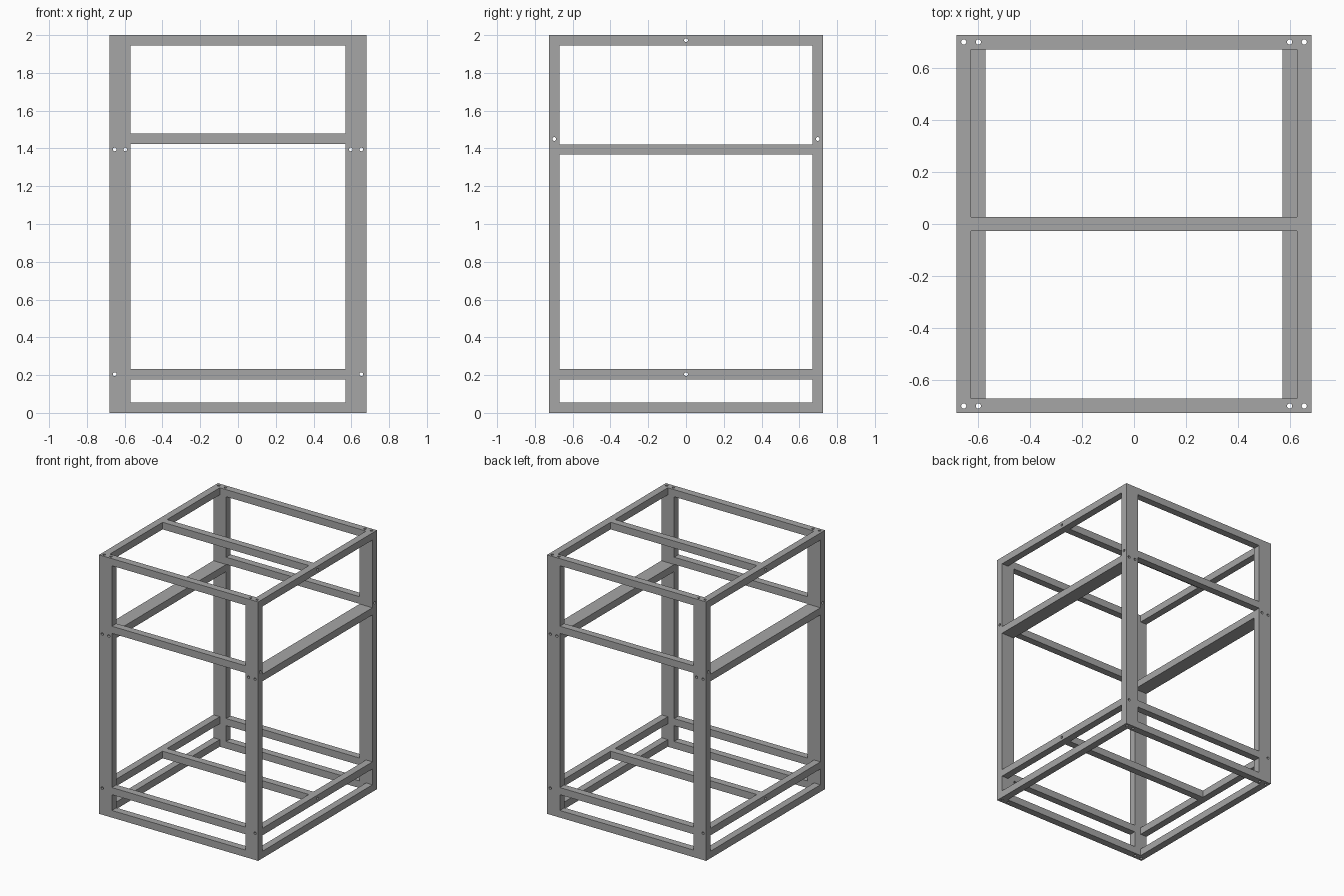
import bpy
from math import pi
from mathutils import Vector

cube = bpy.data.objects.get("Cube")
if cube:
    bpy.data.objects.remove(cube, do_unlink=True)

# Overall half sizes, height, bar thickness and wide-bar width
HX, HY, H, T, W = 0.68, 0.725, 2.0, 0.055, 0.11

grey = bpy.data.materials.new("steel_grey")
grey.use_nodes = True
colour = (0.38, 0.38, 0.38, 1)
grey.diffuse_color = colour
grey.node_tree.nodes["Principled BSDF"].inputs["Base Color"].default_value = colour

members = []


def bar(name, low, high):
    """Box bar between two opposite corners."""
    low, high = Vector(low), Vector(high)
    bpy.ops.mesh.primitive_cube_add(size=1, location=(low + high) / 2)
    obj = bpy.context.object
    obj.name = name
    obj.scale = high - low
    bpy.ops.object.transform_apply(location=False, rotation=False, scale=True)
    obj.data.materials.append(grey)
    members.append(obj)


def drill(name, points, rotation):
    """Joined set of bolt-hole cutters sharing one direction."""
    parts = []
    for point in points:
        bpy.ops.mesh.primitive_cylinder_add(vertices=16, radius=0.01, depth=5,
                                            location=point, rotation=rotation)
        parts.append(bpy.context.object)
    for part in parts:
        part.select_set(True)
    bpy.ops.object.join()
    cutter = bpy.context.object
    cutter.name = name
    cutter.hide_render = True
    return cutter


# Corner posts and the rails across the front and back
for end, s in (("front", -1), ("back", 1)):
    y0, y1 = sorted((s * HY, s * (HY - T)))
    for side, m in (("left", 1), ("right", -1)):
        x0, x1 = sorted((m * HX, m * (HX - W)))
        bar(f"{end}_{side}_post", (x0, y0, 0), (x1, y1, H - T))
    bar(f"{end}_top_rail", (-HX, y0, H - T), (HX, y1, H))
    for level, z in (("bottom", 0), ("shelf", 0.177), ("middle", 1.423)):
        bar(f"{end}_{level}_rail", (W - HX, y0, z), (HX - W, y1, z + T))

# Side rails between the posts; the middle one lies flat and wide
for side, m in (("left", 1), ("right", -1)):
    for level, z, width in (("bottom", 0, T), ("shelf", 0.177, T),
                            ("middle", 1.367, W), ("top", H - T, T)):
        x0, x1 = sorted((m * HX, m * (HX - width)))
        bar(f"{side}_{level}_rail", (x0, T - HY, z), (x1, HY - T, z + T))

# Centre cross bars
for level, z in (("shelf", 0.177), ("top", H - T)):
    bar(f"{level}_cross_bar", (T - HX, -T / 2, z), (HX - T, T / 2, z + T))

# Bolt holes
signs = (-1, 1)
cutters = [
    drill("vertical_holes", [(s * x, t * 0.698, 1) for s in signs
                             for t in signs for x in (0.653, 0.597)], (0, 0, 0)),
    drill("lengthwise_holes", [(s * x, 0, z) for s in signs for x, z in
                               ((0.653, 0.205), (0.653, 1.395), (0.597, 1.395))],
          (pi / 2, 0, 0)),
    drill("sideways_holes", [(0, -0.698, 1.45), (0, 0.698, 1.45),
                             (0, 0, H - T / 2), (0, 0, 0.205)], (0, pi / 2, 0)),
]
for obj in members:
    bpy.ops.object.select_all(action="DESELECT")
    bpy.context.view_layer.objects.active = obj
    obj.select_set(True)
    for cutter in cutters:
        mod = obj.modifiers.new(cutter.name, "BOOLEAN")
        mod.operation = "DIFFERENCE"
        mod.solver = "EXACT"
        mod.object = cutter
        bpy.ops.object.modifier_apply(modifier=mod.name)
    bpy.ops.object.shade_smooth_by_angle()
for cutter in cutters:
    bpy.data.objects.remove(cutter, do_unlink=True)
